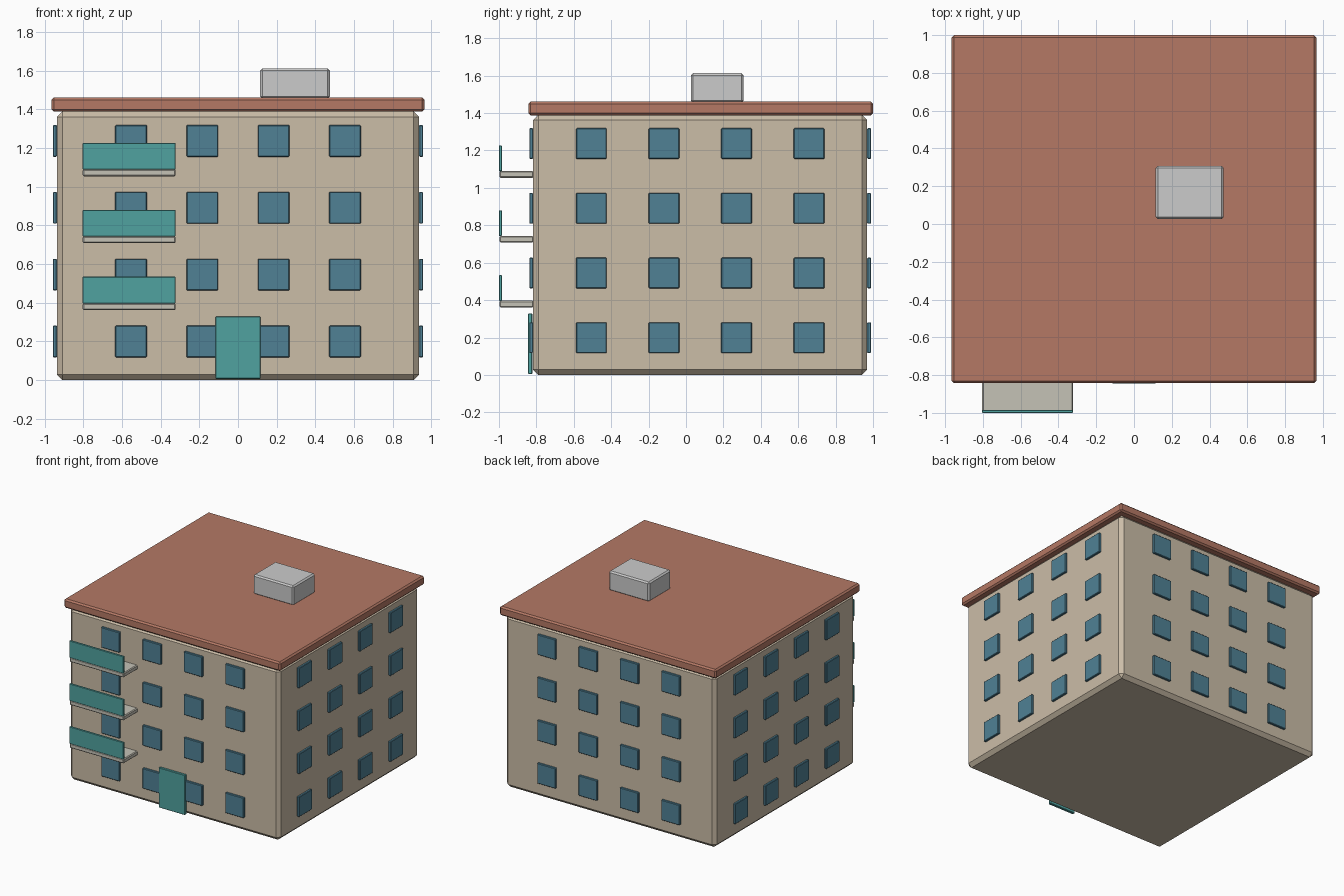
import bpy

if "Cube" in bpy.data.objects:
    bpy.data.objects.remove(bpy.data.objects["Cube"])

CY = 0.076           # centre of the main block in y
HX, HY = 0.937, 0.893  # half sizes of the main block


def material(name, rgb):
    m = bpy.data.materials.new(name)
    m.diffuse_color = (*rgb, 1)
    m.use_nodes = True
    m.node_tree.nodes["Principled BSDF"].inputs["Base Color"].default_value = m.diffuse_color
    return m


WALL = material("wall_beige", (0.60, 0.51, 0.39))
ROOF = material("roof_red", (0.46, 0.19, 0.13))
GLASS = material("glass_blue", (0.08, 0.22, 0.30))
TEAL = material("panel_teal", (0.08, 0.36, 0.35))
STONE = material("slab_stone", (0.56, 0.54, 0.47))


def box(name, x, y, z, mat=None, bevel=0.0):
    """Box from (min, max) ranges with a single chamfer."""
    r = (x, y, z)
    bpy.ops.mesh.primitive_cube_add(size=1, location=[(a + b) / 2 for a, b in r])
    ob = bpy.context.object
    ob.name = name
    ob.scale = [b - a for a, b in r]
    bpy.ops.object.transform_apply(location=False, rotation=False, scale=True)
    if mat:
        ob.data.materials.append(mat)
    if bevel:
        mod = ob.modifiers.new("chamfer", 'BEVEL')
        mod.width = bevel
        mod.segments = 1
    return ob


# Main block, roof slab and roof box
box("building_body", (-HX, HX), (CY - HY, CY + HY), (0, 1.39), WALL, 0.028)
box("roof_slab", (-0.965, 0.965), (-0.843, 1.0), (1.388, 1.461), ROOF, 0.012)
box("roof_vent", (0.115, 0.475), (0.027, 0.308), (1.455, 1.613), None, 0.011)

# Windows: four floors, four columns on every side
W, T = 0.082, 0.021
for floor in range(4):
    zc = 0.199 + 0.346 * floor
    z = (zc - W, zc + W)
    for col in range(4):
        xc = (col - 1.5) * 0.369
        yc = CY + (col - 1.5) * 0.388
        for s, side, other in ((-1, "front", "left"), (1, "back", "right")):
            tag = f"{floor + 1}_{col + 1}"
            yw = sorted((CY + s * HY, CY + s * (HY + T)))
            box(f"window_{side}_{tag}", (xc - W, xc + W), yw, z, GLASS, 0.004)
            xw = sorted((s * HX, s * (HX + T)))
            box(f"window_{other}_{tag}", xw, (yc - W, yc + W), z, GLASS, 0.004)

# Entrance door
box("front_door", (-0.117, 0.117), (-0.844, -0.822), (0.006, 0.328), TEAL, 0.003)

# Balconies on the upper floors
for i in range(3):
    z = 0.397 + 0.3465 * i
    box(f"balcony_slab_{i + 1}", (-0.804, -0.323), (-0.997, -0.816),
        (z - 0.036, z), STONE, 0.006)
    box(f"balcony_rail_{i + 1}", (-0.804, -0.323), (-1.0, -0.984),
        (z - 0.001, z + 0.137), TEAL, 0.003)
